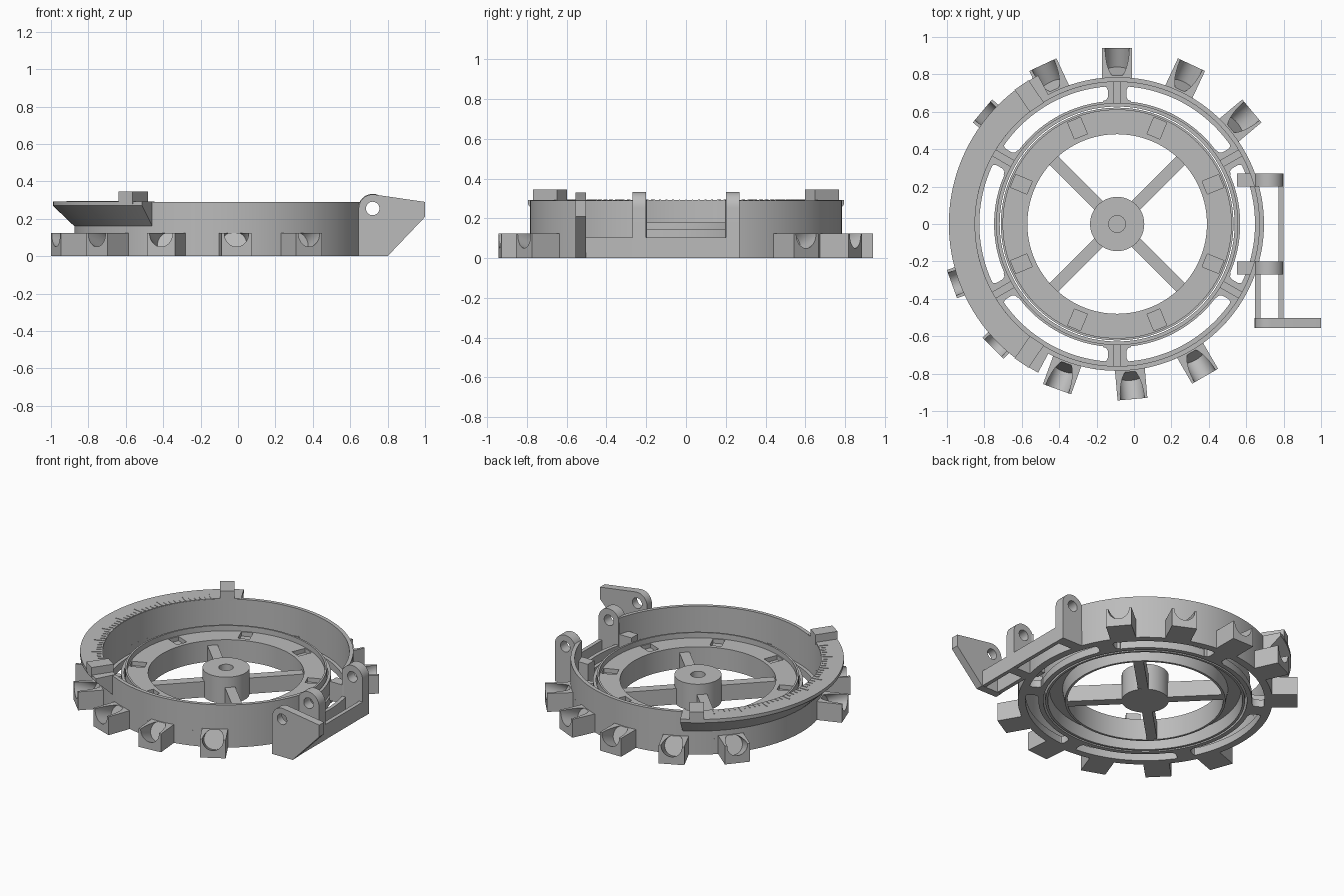
import bpy, bmesh
from math import radians, pi, cos, sin
from mathutils import Matrix, Vector

if "Cube" in bpy.data.objects:
    bpy.data.objects.remove(bpy.data.objects["Cube"])

GREY = (0.5, 0.5, 0.5, 1)
mat = bpy.data.materials.new("plain grey")
mat.use_nodes = True
mat.diffuse_color = GREY
mat.node_tree.nodes["Principled BSDF"].inputs["Base Color"].default_value = GREY

CENTRE = Matrix.Translation((-0.09, 0, 0))


def finish(name, bm, matrix=CENTRE):
    bmesh.ops.recalc_face_normals(bm, faces=bm.faces)
    me = bpy.data.meshes.new(name)
    bm.to_mesh(me)
    bm.free()
    me.materials.append(mat)
    ob = bpy.data.objects.new(name, me)
    ob.matrix_world = matrix
    bpy.context.collection.objects.link(ob)
    return ob


def revolve(name, profile, start=0, end=360, steps=128):
    """Sweep a closed (radius, z) profile round the ring centre."""
    bm = bmesh.new()
    full = end - start == 360
    rows = []
    for i in range(steps if full else steps + 1):
        a = radians(start + (end - start) * i / steps)
        rows.append([bm.verts.new((r * cos(a), r * sin(a), z)) for r, z in profile])
    pairs = list(zip(rows, rows[1:])) + ([(rows[-1], rows[0])] if full else [])
    n = len(profile)
    for p, q in pairs:
        for j in range(n):
            k = (j + 1) % n
            bm.faces.new((p[j], p[k], q[k], q[j]))
    if not full:
        bm.faces.new(rows[0])
        bm.faces.new(rows[-1])
    return finish(name, bm)


def band(name, r0, r1, z0, z1, **arc):
    return revolve(name, [(r0, z0), (r1, z0), (r1, z1), (r0, z1)], **arc)


def prism(name, points, direction, matrix=CENTRE):
    """Extrude a flat outline of 3D points."""
    bm = bmesh.new()
    face = bm.faces.new([bm.verts.new(p) for p in points])
    made = bmesh.ops.extrude_face_region(bm, geom=[face])["geom"]
    bmesh.ops.translate(bm, vec=Vector(direction),
                        verts=[v for v in made if isinstance(v, bmesh.types.BMVert)])
    return finish(name, bm, matrix)


def box(name, x, y, z, matrix=CENTRE):
    pts = [(x[0], y[0], z[0]), (x[1], y[0], z[0]), (x[1], y[1], z[0]), (x[0], y[1], z[0])]
    return prism(name, pts, (0, 0, z[1] - z[0]), matrix)


def cylinder(name, radius, depth, matrix):
    bm = bmesh.new()
    bmesh.ops.create_cone(bm, cap_ends=True, segments=48, radius1=radius,
                          radius2=radius, depth=depth)
    return finish(name, bm, matrix)


def cut(ob, cutters):
    for c in cutters:
        m = ob.modifiers.new("cut", 'BOOLEAN')
        m.operation, m.solver, m.object = 'DIFFERENCE', 'EXACT', c
    dg = bpy.context.evaluated_depsgraph_get()
    me = bpy.data.meshes.new_from_object(ob.evaluated_get(dg))
    ob.modifiers.clear()
    ob.data = me
    for c in cutters:
        bpy.data.objects.remove(c)


def turned(deg):
    return CENTRE @ Matrix.Rotation(radians(deg), 4, 'Z')


# Outer wall: low all round, tall except at the window on the left
band("outer_wall_lower", 0.76, 0.785, 0, 0.105)
band("outer_wall_upper", 0.76, 0.785, 0.105, 0.29, start=15, end=345)

# Slotted floor with six flared bridges and ribs
band("floor_outer_flange", 0.737, 0.77, 0, 0.05)
band("floor_inner_flange", 0.628, 0.658, 0, 0.05)
band("bearing_ring", 0.628, 0.647, 0, 0.144)
half = [(0.64, 0.075), (0.658, 0.075), (0.663, 0.058), (0.678, 0.05),
        (0.717, 0.05), (0.732, 0.058), (0.737, 0.075), (0.76, 0.075)]
bridge = [(x, y, 0) for x, y in half] + [(x, -y, 0) for x, y in reversed(half)]
for i in range(6):
    prism("floor_bridge", bridge, (0, 0, 0.05), turned(30 + 60 * i))
    box("floor_rib", (0.64, 0.77), (-0.02, 0.02), (0.04, 0.1), turned(30 + 60 * i))

# Inner wheel, hollow underneath, with a raised lip and eight square pockets
wheel = revolve("wheel_ring", [(0.48, 0), (0.495, 0), (0.51, 0.08), (0.59, 0.08),
                               (0.6, 0), (0.615, 0), (0.622, 0.09), (0.622, 0.18),
                               (0.61, 0.18), (0.61, 0.144), (0.48, 0.144)])
cut(wheel, [box("pocket_cutter", (0.507, 0.602), (-0.037, 0.037), (0.115, 0.2),
                turned(22.5 + 45 * i)) for i in range(8)])

# Hub with a blind hole, and four spokes
hub = cylinder("wheel_hub", 0.145, 0.18, CENTRE @ Matrix.Translation((0, 0, 0.09)))
cut(hub, [cylinder("hub_cutter", 0.045, 0.2, CENTRE @ Matrix.Translation((0, 0, 0.18)))])
for i in range(4):
    box("wheel_spoke", (0.13, 0.49), (-0.032, 0.032), (0.002, 0.11), turned(45 + 90 * i))

# Grooved blocks round the outside share one mesh
first = box("groove_block", (0.772, 0.94), (-0.08, 0.08), (0, 0.125))
tilt = Matrix.Rotation(radians(68), 4, 'Y')
groove = CENTRE @ Matrix.Translation((0.815, 0, 0.07)) @ tilt @ Matrix.Translation((0, 0, 0.15))
cut(first, [cylinder("groove_cutter", 0.065, 0.3, groove)])
first.matrix_world = turned(40)
for deg in (65, 90, 115, 140, 200, 225, 250, 275, 300):
    ob = first.copy()
    ob.matrix_world = turned(deg)
    bpy.context.collection.objects.link(ob)

# Overhanging scale shelf with tick marks and a stop at each end
revolve("scale_shelf", [(0.762, 0.16), (0.785, 0.16), (0.9, 0.27), (0.9, 0.293), (0.762, 0.293)],
        start=118, end=242, steps=48)
for i in range(41):
    length = 0.06 if i % 5 == 0 else 0.03
    box("scale_tick", (0.768, 0.768 + length), (-0.003, 0.003), (0.291, 0.296),
        turned(132 + 96 * i / 40))
for deg in (124.5, 235.5):
    box("scale_stop", (0.757, 0.902), (-0.045, 0.045), (0.28, 0.345), turned(deg))


# Hinge frame on the left side
WORLD = Matrix.Identity(4)


def pin_hole(y):
    return cylinder("pin_cutter", 0.036, 0.3,
                    Matrix.Translation((0.72, y, 0.255)) @ Matrix.Rotation(pi / 2, 4, 'X'))


for y in (-0.27, 0.2):
    arch = [(0.72 + 0.078 * cos(pi * i / 16), y, 0.255 + 0.078 * sin(pi * i / 16))
            for i in range(17)]
    lug = prism("hinge_lug", [(0.642, y, 0), (0.798, y, 0)] + arch, (0, 0.07, 0), WORLD)
    cut(lug, [pin_hole(y)])
    box("lug_foot", (0.55, 0.66), (y, y + 0.07), (0.05, 0.18), WORLD)
box("frame_outer_bar", (0.772, 0.798), (-0.52, 0.268), (0.001, 0.105), WORLD)
box("frame_inner_bar", (0.648, 0.675), (-0.52, -0.22), (0.001, 0.105), WORLD)

# Pointed end plate
nose = [(0.72 + 0.075 * cos(radians(a)), -0.555, 0.255 + 0.075 * sin(radians(a)))
        for a in range(82, 181, 14)]
outline = [(0.645, -0.555, 0), (0.8, -0.555, 0), (1, -0.555, 0.21), (1, -0.555, 0.29)]
plate = prism("end_plate", outline + nose, (0, 0.052, 0), WORLD)
cut(plate, [pin_hole(-0.53)])

# Smooth the round surfaces, keep edges sharp
bpy.ops.object.select_all(action='DESELECT')
for ob in bpy.context.collection.objects:
    if ob.type == 'MESH' and ob.data.materials and ob.data.materials[0] == mat:
        ob.select_set(True)
        bpy.context.view_layer.objects.active = ob
bpy.ops.object.shade_smooth_by_angle(angle=radians(30))
